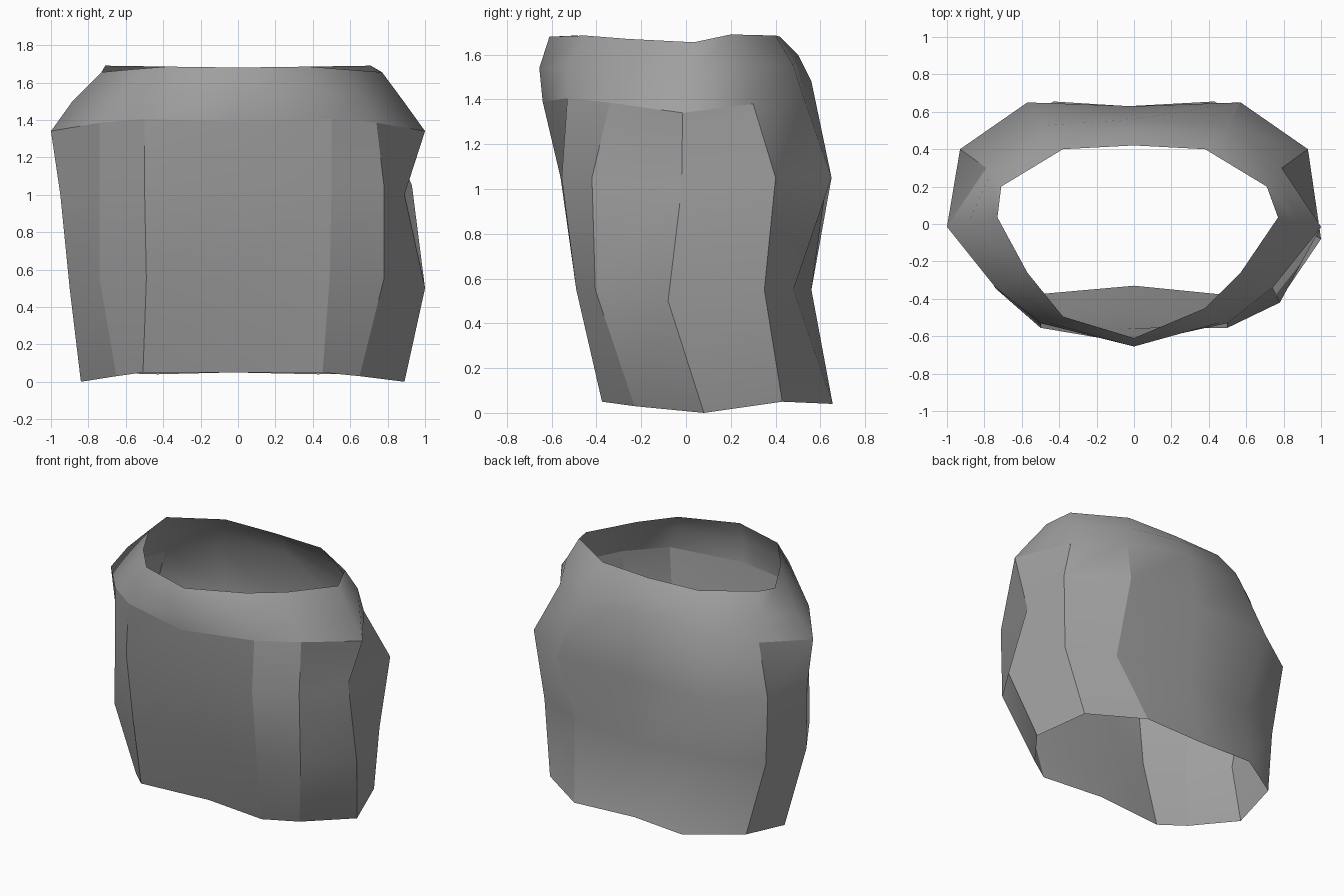
import bpy, bmesh

# Half rings from front centre, round the side, to back centre: (x, y, z)
BODY = [
    [(0, -.33, .05), (.48, -.375, .05), (.65, -.23, .03), (.865, .08, 0),
     (.78, .43, .05), (.43, .655, .04), (0, .63, .05)],
    [(0, -.46, .55), (.49, -.49, .55), (.75, -.385, .55), (.95, -.08, .5),
     (.88, .35, .55), (.55, .48, .55), (0, .56, .55)],
    [(0, -.56, 1.05), (.5, -.555, 1.05), (.78, -.42, 1.05), (.92, -.02, 1.0),
     (.93, .40, 1.05), (.57, .65, 1.05), (0, .63, 1.05)],
]
COLLAR = [
    [(0, -.64, 1.39), (.5, -.53, 1.405), (.74, -.34, 1.385), (1.0, -.015, 1.34),
     (.79, .30, 1.38), (.5, .525, 1.41), (0, .56, 1.48)],
    [(0, -.655, 1.54), (.45, -.53, 1.55), (.66, -.31, 1.53), (.885, .01, 1.5),
     (.77, .26, 1.55), (.46, .48, 1.55), (0, .50, 1.6)],
    [(0, -.61, 1.68), (.38, -.475, 1.685), (.57, -.26, 1.67), (.75, .035, 1.655),
     (.71, .20, 1.69), (.38, .40, 1.685), (0, .42, 1.68)],
]
# Uneven folds of the cloth: (ring, column) -> offset
FOLDS = {
    (0, 1): (-.028, 0, 0), (0, 11): (-.028, 0, 0), (0, 3): (.025, 0, 0),
    (0, 9): (.025, 0, 0), (0, 6): (-.03, 0, 0),
    (1, 3): (.05, 0, 0), (1, 9): (.05, 0, 0), (1, 2): (.03, -.02, 0),
    (1, 10): (.01, .04, 0),
    (2, 3): (-.03, 0, 0), (2, 9): (-.03, 0, 0), (2, 10): (.04, .08, 0),
    (5, 1): (0, .025, 0), (5, 11): (0, -.02, 0), (5, 3): (.02, 0, 0),
    (5, 9): (.02, 0, 0),
}

# Columns 0 to 6 run round the right half, 7 to 11 back along the left
rings = [h + [(-x, y, z) for x, y, z in h[5:0:-1]] for h in BODY + COLLAR]

# Open garment shell
bm = bmesh.new()
rows = []
for r, ring in enumerate(rings):
    rows.append([bm.verts.new([a + b for a, b in zip(p, FOLDS.get((r, c), (0, 0, 0)))])
                 for c, p in enumerate(ring)])
n = len(rows[0])
for low, high in zip(rows, rows[1:]):
    for i in range(n):
        j = (i + 1) % n
        bm.faces.new((low[i], low[j], high[j], high[i])).smooth = True

# Panel creases down the body, up to the collar
for low, high in zip(rows[:3], rows[1:4]):
    for c in (1, 2, 3, 4, 5, 8, 9, 10, 11):
        bm.edges.get((low[c], high[c])).smooth = False
# Seam under the collar, round the front and the right side
for c in (8, 9, 10, 11, 0, 1, 2, 3):
    bm.edges.get((rows[3][c], rows[3][(c + 1) % n])).smooth = False

mesh = bpy.data.meshes.new("tunic_shell")
bm.to_mesh(mesh)
bm.free()
shell = bpy.data.objects.new("tunic_shell", mesh)
bpy.context.collection.objects.link(shell)

# Plain grey cloth
cloth = bpy.data.materials.new("grey_cloth")
cloth.diffuse_color = (.35, .35, .35, 1)
mesh.materials.append(cloth)
